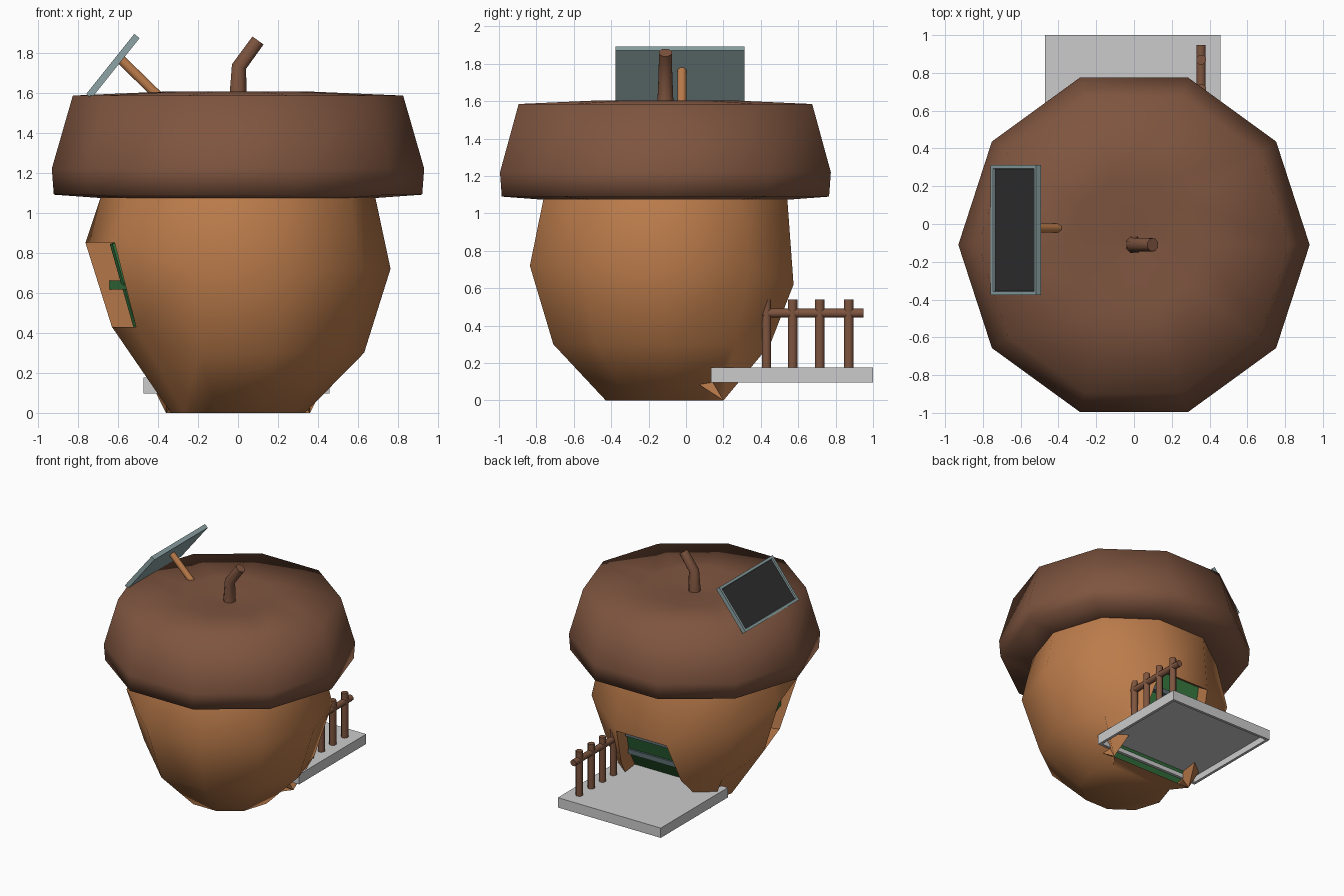
import bpy, bmesh
from math import sin, cos, pi, radians, atan2
from mathutils import Vector, Matrix

if "Cube" in bpy.data.objects:
    bpy.data.objects.remove(bpy.data.objects["Cube"])

CY = -0.11   # acorn axis in y
N = 10       # sides


def material(name, rgb):
    m = bpy.data.materials.new(name)
    m.diffuse_color = (*rgb, 1)
    m.use_nodes = True
    m.node_tree.nodes["Principled BSDF"].inputs["Base Color"].default_value = m.diffuse_color
    return m


BROWN = material("brown", (0.21, 0.09, 0.05))
NUT = material("nut", (0.50, 0.20, 0.07))
GREEN = material("green", (0.04, 0.20, 0.055))
FRAME = material("frame", (0.27, 0.37, 0.38))
BAR = material("bar", (0.10, 0.15, 0.16))
DARK = material("dark", (0.03, 0.03, 0.03))


def finish(bm, name, mat=None, smooth=None):
    bmesh.ops.recalc_face_normals(bm, faces=bm.faces)
    me = bpy.data.meshes.new(name)
    bm.to_mesh(me)
    bm.free()
    ob = bpy.data.objects.new(name, me)
    bpy.context.collection.objects.link(ob)
    if mat:
        me.materials.append(mat)
    if smooth:
        bpy.ops.object.select_all(action='DESELECT')
        ob.select_set(True)
        bpy.context.view_layer.objects.active = ob
        bpy.ops.object.shade_smooth_by_angle(angle=radians(smooth))
    return ob


def rings(bm, loops):
    """Skin a stack of vertex rings; returns the vertices ring by ring."""
    vs = [[bm.verts.new(p) for p in loop] for loop in loops]
    n = len(loops[0])
    for a, b in zip(vs, vs[1:]):
        for i in range(n):
            j = (i + 1) % n
            bm.faces.new((a[i], a[j], b[j], b[i]))
    return vs


def decagon(r, z):
    return [(r * cos(2 * pi * i / N), CY + r * sin(2 * pi * i / N), z) for i in range(N)]


def box(name, c, s, mat=None, rot=None):
    bm = bmesh.new()
    m = Matrix.Translation(c) @ (rot or Matrix()) @ Matrix.Diagonal((*s, 1))
    bmesh.ops.create_cube(bm, size=1, matrix=m)
    return finish(bm, name, mat)


def rod(name, pts, radii, mat, n=8):
    """Round bar through points lying in a vertical plane or on a line."""
    bm = bmesh.new()
    pts = [Vector(p) for p in pts]
    loops = []
    for k, p in enumerate(pts):
        d = (pts[min(k + 1, len(pts) - 1)] - pts[max(k - 1, 0)]).normalized()
        side = Vector((0, 1, 0)) if abs(d.y) < 0.9 else Vector((1, 0, 0))
        up = d.cross(side).normalized()
        loops.append([p + radii[k] * (cos(2 * pi * (i + .5) / n) * side + sin(2 * pi * (i + .5) / n) * up)
                      for i in range(n)])
    vs = rings(bm, loops)
    bm.faces.new(vs[0])
    bm.faces.new(vs[-1])
    return finish(bm, name, mat, 50)


# acorn body, with side faces reshaped into a window and a door opening
bm = bmesh.new()
v = rings(bm, [decagon(r, z) for r, z in
               ((0.335, 0), (0.63, 0.30), (0.762, 0.72), (0.685, 1.08), (0.60, 1.25))])
bm.faces.new(v[0])
bm.faces.new(v[-1])
for i in (5, 6):
    v[1][i].co.z, v[2][i].co.z = 0.43, 0.85
for i, s in ((2, 1), (3, -1)):
    v[0][i].co = (s * 0.36, 0.20, 0)
    v[1][i].co = (s * 0.27, 0.45, 0.30)
    v[2][i].co = (s * 0.225, 0.575, 0.62)


def recess(left, right, off):
    """Replace a column of quads by a pocket pushed along off."""
    off = Vector(off)
    for k in range(len(left) - 1):
        quad = [left[k], right[k], right[k + 1], left[k + 1]]
        bm.faces.remove(bm.faces.get(quad))
    li = [bm.verts.new(p.co + off) for p in left]
    ri = [bm.verts.new(p.co + off) for p in right]
    for k in range(len(left) - 1):
        bm.faces.new((li[k], ri[k], ri[k + 1], li[k + 1]))
        bm.faces.new((left[k], li[k], li[k + 1], left[k + 1]))
        bm.faces.new((right[k], ri[k], ri[k + 1], right[k + 1]))
    for k in (0, -1):
        bm.faces.new((left[k], right[k], ri[k], li[k]))


win = [v[j][i].co.copy() for j, i in ((1, 5), (1, 6), (2, 6), (2, 5))]
door = [[v[j][i].co.copy() for i in (2, 3)] for j in range(3)]
recess([v[1][5], v[2][5]], [v[1][6], v[2][6]], (0.145, 0.047, 0))
recess([v[j][2] for j in range(3)], [v[j][3] for j in range(3)], (0, -0.13, 0.085))
finish(bm, "acorn_body", NUT, 50)

# window cross bars
win_in = Vector((0.076, 0.025, 0))
mid = [(win[k] + win[(k + 1) % 4]) / 2 + win_in for k in range(4)]
for name, a, b in (("window_bar_upright", mid[0], mid[2]), ("window_bar_level", mid[3], mid[1])):
    d = b - a
    q = d.to_track_quat('X', 'Z' if abs(d.z) < 0.1 else 'Y').to_matrix().to_4x4()
    box(name, (a + b) / 2, (d.length, 0.045, 0.045), GREEN, q)

# green door and its two cross bars
bm = bmesh.new()
dv = [[bm.verts.new(p + Vector((0, -0.10, 0.065))) for p in row] for row in door]
for a, b in zip(dv, dv[1:]):
    bm.faces.new((a[0], b[0], b[1], a[1]))
finish(bm, "door", GREEN)
for k, (y, z, w) in enumerate(((0.43, 0.55, 0.46), (0.355, 0.37, 0.52))):
    box(f"door_bar_{k}", (0, y, z), (w, 0.04, 0.04), BAR)

# cap with a shallow dimple on top
bm = bmesh.new()
v = rings(bm, [decagon(r, z) for r, z in
               ((0.64, 1.07), (0.92, 1.09), (0.93, 1.22), (0.825, 1.585), (0.36, 1.605), (0.06, 1.57))])
bm.faces.new(v[0])
bm.faces.new(v[-1])
finish(bm, "acorn_cap", BROWN, 120)
rod("stem", ((0, CY, 1.56), (0.005, CY, 1.73), (0.10, CY, 1.86)), (0.048, 0.04, 0.037), BROWN)

# porch slab, hollow underneath
bm = bmesh.new()
bmesh.ops.create_cube(bm, size=1, matrix=Matrix.Translation((-0.007, 0.567, 0.137))
                      @ Matrix.Diagonal((0.93, 0.866, 0.08, 1)))
under = min(bm.faces, key=lambda f: f.calc_center_median().z)
bmesh.ops.inset_region(bm, faces=[under], thickness=0.03)
hole = bmesh.ops.extrude_face_region(bm, geom=[under])["geom"]
bmesh.ops.translate(bm, vec=(0, 0, 0.05), verts=[g for g in hole if isinstance(g, bmesh.types.BMVert)])
if under.is_valid:
    bmesh.ops.delete(bm, geom=[under], context='FACES_ONLY')
finish(bm, "porch")

# railing
for k, y in enumerate((0.43, 0.57, 0.715, 0.87)):
    rod(f"railing_post_{k}", ((0.355, y, 0.16), (0.355, y, 0.54)), (0.027, 0.027), BROWN)
rod("railing_bar", ((0.355, 0.41, 0.467), (0.355, 0.948, 0.467)), (0.026, 0.026), BROWN)

# tilted solar panel: frame rim, dark face, support
bm = bmesh.new()
tilt = Matrix.Translation((-0.625, -0.032, 1.732)) @ Matrix.Rotation(-atan2(0.30, 0.24), 4, 'Y')
bmesh.ops.create_cube(bm, size=1, matrix=Matrix.Diagonal((0.385, 0.69, 0.034, 1)))
top = max(bm.faces, key=lambda f: f.calc_center_median().z)
bmesh.ops.inset_region(bm, faces=[top], thickness=0.028)
bmesh.ops.inset_region(bm, faces=[top], thickness=0.004, depth=-0.012)
top.material_index = 1
bm.transform(tilt)
finish(bm, "solar_panel", FRAME).data.materials.append(DARK)
rod("panel_support", ((-0.585, -0.022, 1.765), (-0.39, -0.022, 1.575)), (0.026, 0.026), NUT)
